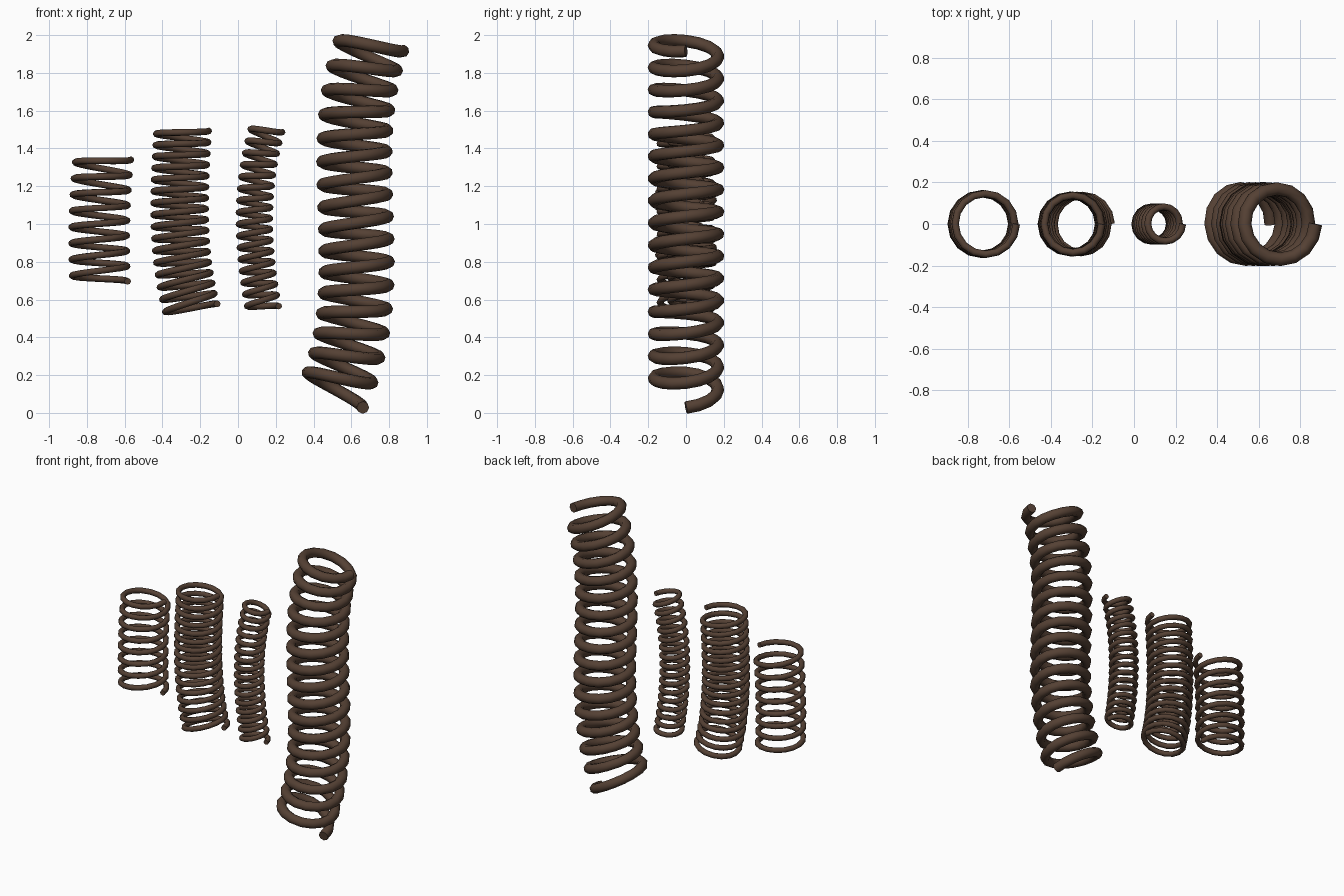
import bpy, math
from mathutils import Vector
from mathutils.geometry import interpolate_bezier

if "Cube" in bpy.data.objects:
    bpy.data.objects.remove(bpy.data.objects["Cube"])

STEPS = 16  # helix points per turn

steel = bpy.data.materials.new("dark_brown_steel")
steel.diffuse_color = (0.09, 0.052, 0.034, 1)
steel.use_nodes = True
steel.node_tree.nodes["Principled BSDF"].inputs["Base Color"].default_value = steel.diffuse_color


def spring(name, xs, z0, z1, turns, radius, wire):
    """Coil wound round a bent axis; xs are the four bezier x positions."""
    ctrl = [Vector((x, 0, z0 + (z1 - z0) * i / 3)) for i, x in enumerate(xs)]
    n = turns * STEPS + 1
    axis = interpolate_bezier(*ctrl, n)
    curve = bpy.data.curves.new(name, 'CURVE')
    curve.dimensions = '3D'
    curve.bevel_depth = wire
    curve.bevel_resolution = 2
    curve.use_fill_caps = True
    line = curve.splines.new('POLY')
    line.points.add(n - 1)
    for i, c in enumerate(axis):
        t = (axis[min(i + 1, n - 1)] - axis[max(i - 1, 0)]).normalized()
        side = Vector((t.z, 0, -t.x))
        a = 2 * math.pi * i / STEPS
        p = c + side * (radius * math.cos(a)) + Vector((0, radius * math.sin(a), 0))
        line.points[i].co = (*p, 1)
    line.use_smooth = True
    curve.materials.append(steel)
    obj = bpy.data.objects.new(name, curve)
    bpy.context.collection.objects.link(obj)


# Four coils from left to right
spring("short_spring", (-0.73, -0.74, -0.735, -0.712), 0.69, 1.355, 8, 0.146, 0.018)
spring("medium_spring", (-0.243, -0.333, -0.31, -0.293), 0.54, 1.50, 16, 0.138, 0.018)
spring("narrow_spring", (0.135, 0.075, 0.06, 0.155), 0.55, 1.51, 16, 0.083, 0.017)
spring("large_spring", (0.505, 0.775, 0.48, 0.715), 0.095, 1.975, 16, 0.170, 0.033)
